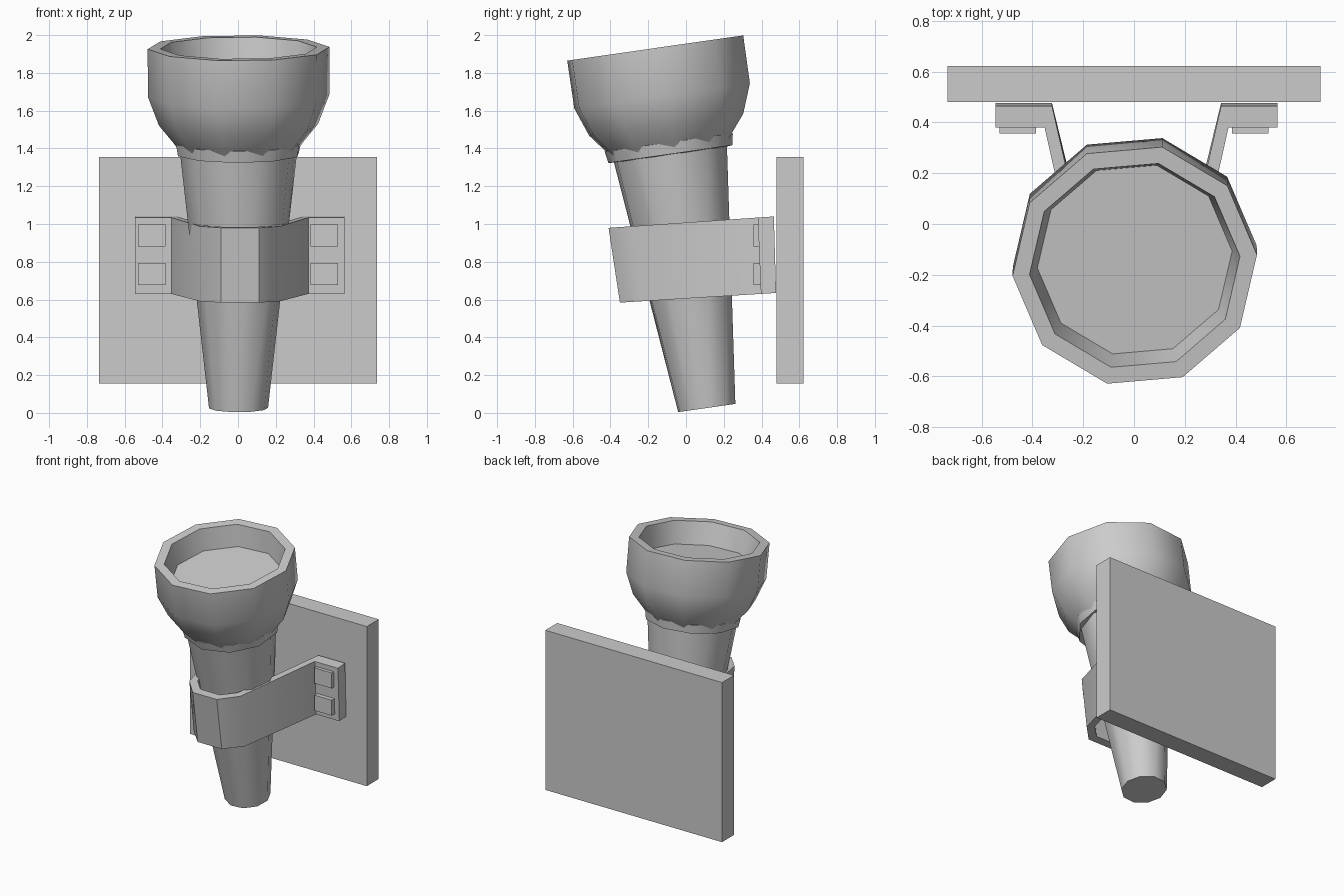
import bpy, bmesh, math
from mathutils import Matrix, Vector

if "Cube" in bpy.data.objects:
    bpy.data.objects.remove(bpy.data.objects["Cube"])

TILT = Matrix.Translation((0.003, 0.11, 0.026)) @ Matrix.Rotation(math.radians(8.15), 4, 'X')


def finish(name, bm, smooth=False):
    bmesh.ops.recalc_face_normals(bm, faces=bm.faces)
    mesh = bpy.data.meshes.new(name)
    bm.to_mesh(mesh)
    bm.free()
    ob = bpy.data.objects.new(name, mesh)
    bpy.context.collection.objects.link(ob)
    if smooth:
        bpy.ops.object.select_all(action='DESELECT')
        bpy.context.view_layer.objects.active = ob
        ob.select_set(True)
        bpy.ops.object.shade_smooth_by_angle(angle=math.radians(40))
    return ob


def box(name, lo, hi):
    bm = bmesh.new()
    lo, hi = Vector(lo), Vector(hi)
    bmesh.ops.create_cube(bm, size=1, matrix=Matrix.Translation((lo + hi) / 2)
                          @ Matrix.Diagonal((*(hi - lo), 1)))
    return finish(name, bm)


def bridge(bm, a, b):
    n = len(a)
    for i in range(n):
        j = (i + 1) % n
        bm.faces.new((a[i], a[j], b[j], b[i]))


def lathe(name, profile, phase=5, sides=10):
    """Ten-sided body of (radius, height) rings along the tilted torch axis."""
    bm = bmesh.new()
    rings = []
    for r, s in profile:
        angles = [math.radians(phase) + math.tau * i / sides for i in range(sides)]
        rings.append([bm.verts.new(TILT @ Vector((r * math.cos(a), r * math.sin(a), s)))
                      for a in angles])
    for a, b in zip(rings, rings[1:]):
        bridge(bm, a, b)
    bm.faces.new(rings[0])
    bm.faces.new(rings[-1])
    return finish(name, bm, True)


# Torch: handle, collar ring, hollow bowl
lathe("handle", [(0.157, 0), (0.315, 1.40)])
lathe("collar", [(0.30, 1.355), (0.332, 1.358), (0.343, 1.42), (0.30, 1.425)], phase=15)
lathe("bowl", [(0.31, 1.37), (0.345, 1.42), (0.423, 1.515), (0.482, 1.67),
               (0.483, 1.925), (0.416, 1.925), (0.385, 1.765)])

# Wall plate
box("wall_plate", (-0.735, 0.48, 0.155), (0.735, 0.622, 1.355))

# Bracket strap: half outlines mirrored, then lofted between slanted ends
CX = 0.01
outer = [(0.555, 0.38), (0.362, 0.38), (0.212, -0.29), (0.10, -0.41)]
inner = [(0.555, 0.465), (0.333, 0.465), (0.168, -0.255), (0.08, -0.345)]
mirror = lambda pts: [(-x, y) for x, y in reversed(pts)]
outer += mirror(outer)
inner += mirror(inner)
bm = bmesh.new()


def strap_loop(pts, top):
    verts = []
    for x, y in pts:
        if top:
            p = (x + CX, y, 1.04 - 0.069 * (0.465 - y))
        else:
            yb = y + 0.012 + 0.048 * (0.465 - y) / 0.875
            p = (x + CX, yb, 0.635 - 0.062 * (0.477 - yb))
        verts.append(bm.verts.new(p))
    return verts


ot, ob_, it, ib = (strap_loop(p, t) for p, t in
                   ((outer, True), (outer, False), (inner, True), (inner, False)))
for i in range(len(ot) - 1):
    for a, b in ((ot, ob_), (ob_, ib), (ib, it), (it, ot)):
        bm.faces.new((a[i], a[i + 1], b[i + 1], b[i]))
for e in (0, -1):
    bm.faces.new((ot[e], ob_[e], ib[e], it[e]))
finish("bracket_strap", bm, True)

# Square bolt heads on the bracket flanges
for side in (-1, 1):
    for z in (0.735, 0.94):
        x = CX - 0.01 + side * 0.457
        box("bolt_head", (x - 0.072, 0.357, z - 0.058), (x + 0.072, 0.42, z + 0.058))
